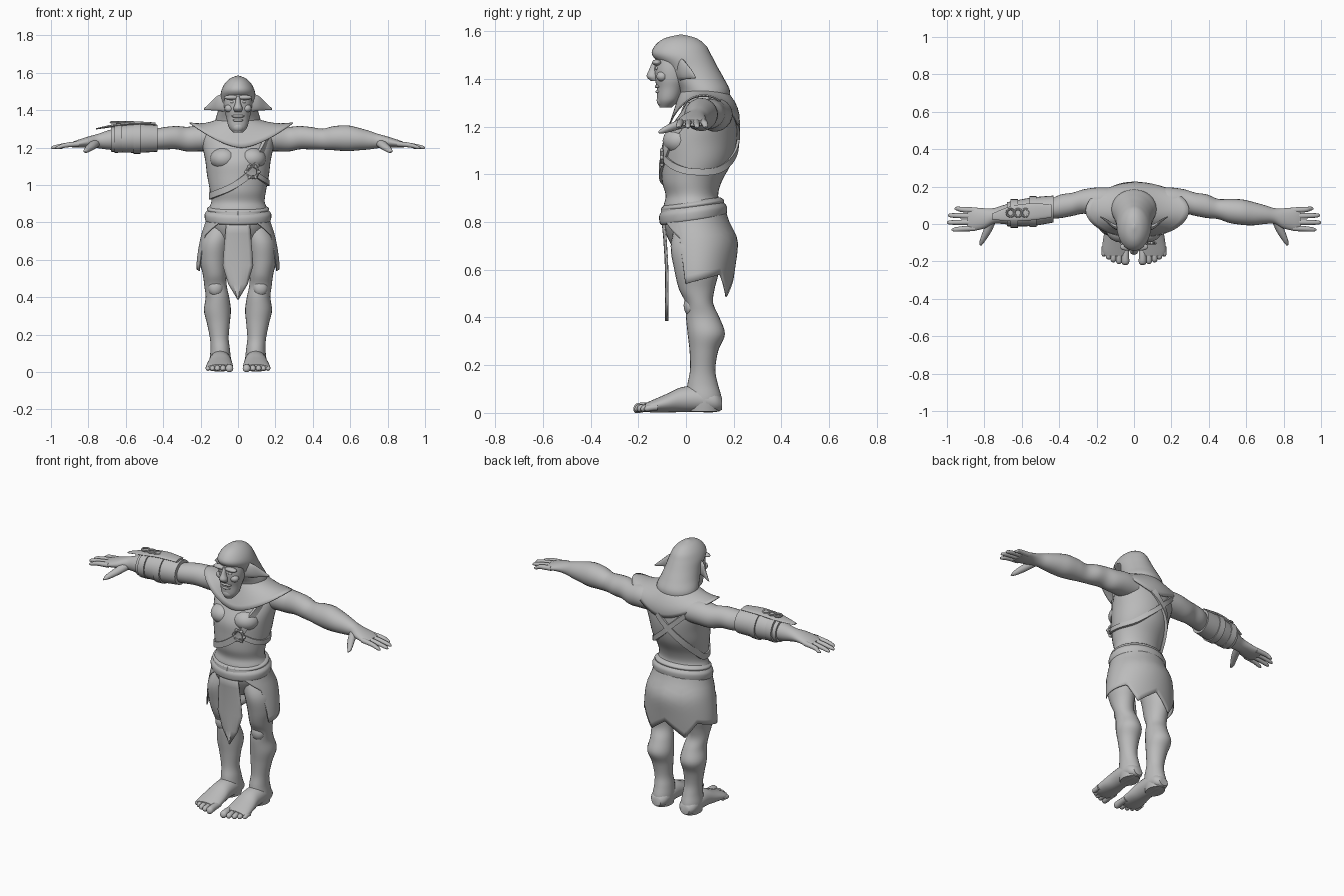
import bpy, bmesh
from math import sin, cos, pi, radians
from mathutils import Vector

cube = bpy.data.objects.get("Cube")
if cube:
    bpy.data.objects.remove(cube, do_unlink=True)

grey = bpy.data.materials.new("plain grey")
grey.use_nodes = True
grey.diffuse_color = (0.5, 0.5, 0.5, 1)
grey.node_tree.nodes["Principled BSDF"].inputs["Base Color"].default_value = grey.diffuse_color
UNIT = 0.01  # all part sizes are written in hundredths


def finish(name, bm, sharp=45, thickness=0):
    bmesh.ops.recalc_face_normals(bm, faces=bm.faces)
    mesh = bpy.data.meshes.new(name)
    bm.to_mesh(mesh)
    bm.free()
    mesh.materials.append(grey)
    for poly in mesh.polygons:
        poly.use_smooth = True
    mesh.set_sharp_from_angle(angle=radians(sharp))
    obj = bpy.data.objects.new(name, mesh)
    bpy.context.collection.objects.link(obj)
    if thickness:
        solid = obj.modifiers.new("thickness", "SOLIDIFY")
        solid.thickness = thickness * UNIT
    return obj


def dense(rows, steps=5):
    """Smooth curve through the rows."""
    out = []
    for i in range(len(rows) - 1):
        a, b = rows[max(i - 1, 0)], rows[i]
        c, d = rows[i + 1], rows[min(i + 2, len(rows) - 1)]
        for k in range(steps):
            t = k / steps
            out.append([q + t * (r - p) / 2 + t * t * (2 * p - 5 * q + 4 * r - s) / 2
                        + t ** 3 * (3 * q - p - 3 * r + s) / 2 for p, q, r, s in zip(a, b, c, d)])
    return out + [list(rows[-1])]


def lookup(table, key):
    """Row of values at a key, read between the two nearest rows."""
    table = sorted(table)
    key = min(max(key, table[0][0]), table[-1][0])
    for a, b in zip(table, table[1:]):
        if key <= b[0]:
            t = (key - a[0]) / max(b[0] - a[0], 1e-6)
            return [p + t * (q - p) for p, q in zip(a, b)]


def skin(bm, rings, closed=True, caps=True):
    loops = [[bm.verts.new(Vector(p) * UNIT) for p in ring] for ring in rings]
    n = len(loops[0])
    for a, b in zip(loops, loops[1:]):
        for i in range(n if closed else n - 1):
            j = (i + 1) % n
            bm.faces.new((a[i], a[j], b[j], b[i]))
    if caps:
        bm.faces.new(loops[0])
        bm.faces.new(loops[-1])


def tube(name, axis, rows, side=1, sides=24, tilt=0):
    """Oval rings (position, two centre values, two radii) along an axis."""
    rings = []
    for pos, c1, c2, r1, r2 in dense(rows):
        ring = []
        for i in range(sides):
            a = 2 * pi * i / sides
            u, v = c1 + max(r1, .05) * cos(a), c2 + max(r2, .05) * sin(a)
            x, y, z = {"x": (pos, u, v), "y": (u, pos, v), "z": (u, v, pos)}[axis]
            ring.append((x * side, y, z + tilt * y))
        rings.append(ring)
    bm = bmesh.new()
    skin(bm, rings)
    return finish(name, bm)


def blob(name, centre, size):
    bm = bmesh.new()
    bmesh.ops.create_icosphere(bm, subdivisions=3, radius=1)
    for v in bm.verts:
        v.co = Vector([(c + s * k) * UNIT for c, s, k in zip(centre, size, v.co)])
    return finish(name, bm)


def ring(name, centre, radius, thick, turn=0):
    bpy.ops.mesh.primitive_torus_add(location=Vector(centre) * UNIT, rotation=(turn, 0, 0),
        major_radius=radius * UNIT, minor_radius=thick * UNIT, major_segments=20, minor_segments=8)
    obj = bpy.context.object
    obj.name = name
    obj.data.materials.append(grey)
    bpy.ops.object.shade_smooth_by_angle()


# Torso
torso = [(68, 0, 4, 10, 9), (78, 0, 3, 15.5, 12.5), (86, 0, 3, 16, 12.5), (91, 0, 2.5, 14.3, 11),
         (97, 0, 2.5, 15, 12.5), (105, 0, 4.5, 16.5, 14.7), (113, 0, 5.7, 17.5, 15.5),
         (121, 0, 8, 19, 13.5), (127, 0, 9.5, 19, 11), (132, 0, 10, 14, 9), (137, 0, 7, 7, 6)]
tube("torso", "z", torso, sides=40)
body = dense(torso)


def on_torso(angle, z, lift=0):
    _, cx, cy, rx, ry = lookup(body, z)
    return Vector((cx + (rx + lift) * cos(radians(angle)), cy + (ry + lift) * sin(radians(angle)), z))


# Hood, face and ears
tube("hood", "z", [(130, 0, 8, 12, 10), (135, 0, 7.8, 12, 10.6), (140, 0, 5, 10.6, 11), (145, 0, 2, 9.6, 11.2),
     (150, 0, -1.8, 9, 12.4), (154, 0, -2.3, 7.2, 10.6), (157, 0, -2.3, 4.2, 6.6), (158.5, 0, -2, .4, .6)], sides=32)
tube("face", "z", [(128, 0, -8.5, 2.5, 2.5), (131, 0, -7.5, 5, 4.5), (136, 0, -6.5, 6.2, 5.7),
     (140, 0, -6, 7.2, 7), (145, 0, -6, 7.4, 7.2), (152, 0, -5, 6.5, 7)], sides=32)
tube("nose", "z", [(147.5, 0, -12.5, 1.1, 1.4), (144, 0, -13.5, 1.4, 1.9), (141, 0, -14, 2.4, 2.5),
     (139, 0, -13, 1.7, 1.6)], sides=16)
blob("upper_lip", (0, -11.3, 136.8), (3.6, 1.8, .9))
blob("lower_lip", (0, -11, 134.6), (3, 1.8, .9))
blob("chin", (0, -9.6, 131), (3.4, 2.7, 3))
for side, label in ((1, "left_"), (-1, "right_")):
    blob(label + "brow", (side * 3.6, -12.2, 146.8), (4, 2, 1.3))
    blob(label + "eye", (side * 3, -12, 144.4), (1.3, 1, .8))
    blob(label + "cheek", (side * 4.6, -10, 141), (2.6, 2.4, 2.2))
    tube(label + "ear", "x", [(7, -2.5, 144, 1.6, 4.8), (11, -1, 143.7, 1.3, 4), (15, 2, 142, .8, 2),
         (18.3, 4, 140.5, .2, .3)], side, 16)

# Shoulder mantle with a point over each shoulder
bm = bmesh.new()
layers = []
for k in range(7):
    t = k / 6
    layer = []
    for i in range(64):
        c, s = cos(2 * pi * i / 64), sin(2 * pi * i / 64)
        inner = Vector((9 * c, 7 + 9 * s, 136))
        outer = Vector((1.8 + 27.6 * c, 7.3 + 14.7 * s, 120 + 13.5 * abs(c) ** 1.6))
        bulge = Vector((0, 2.6 * s if s > 0 else 0, -1.5 * abs(c))) * 4 * t * (1 - t)
        layer.append(inner.lerp(outer, t) + bulge)
    layers.append(layer)
skin(bm, layers, caps=False)
finish("shoulder_mantle", bm, thickness=.6)

# Arms, hands and legs
for side, label in ((1, "left_"), (-1, "right_")):
    tube(label + "arm", "x", [(12, 11.5, 125, 8, 7), (20, 12, 125, 7.5, 7), (27, 12, 124.5, 6.5, 6.6),
         (33, 10.5, 125.3, 6.2, 6.2), (39, 9.5, 125, 6.3, 6), (45, 8, 124.5, 5.4, 5.6), (51, 7, 125, 6.4, 6.4),
         (58, 6.3, 125, 6.8, 6.9), (64, 5.5, 124.6, 6.2, 6.1), (70, 5, 124, 5, 5), (75, 4.3, 123.5, 4.2, 3.8),
         (80, 3, 123, 5.4, 2.9), (86, 2.6, 122, 6.2, 2), (89, 2.6, 121.5, 5.6, 1.3)], side)
    for finger, base, end, tip in (("little", 7.3, 8.2, 96), ("ring", 4.2, 4.6, 99.5),
                                   ("middle", 1, .8, 100), ("index", -2.2, -3, 97.5)):
        mid = (base + end) / 2
        tube(label + finger + "_finger", "x", [(85, base, 122, 1.6, 1.5), (92, mid, 121.3, 1.4, 1.3),
             (tip - 1.5, end, 120.2, 1.1, 1), (tip, end, 119.8, .3, .3)], side, 10)
    tube(label + "thumb", "y", [(2, 76, 122.5, 2.5, 2.4), (-4, 78.5, 120.5, 2.3, 2), (-9, 81, 118.6, 1.5, 1.4),
         (-11.6, 82, 117.6, .4, .4)], side, 12)
    blob(label + "chest_muscle", (side * 7.5, -2.5, 114), (7.5, 7.3, 6))

    tube(label + "leg", "z", [(80, 8, 5, 8, 9), (70, 12, 3.6, 8, 10), (60, 13, 4.5, 7.5, 9.4),
         (52, 12.5, 4.5, 6.3, 7.5), (46, 12, 5.6, 6, 5.8), (40, 11, 7, 6.3, 7), (33, 11, 8.5, 7.2, 7.8),
         (26, 10.5, 7.5, 6.1, 6), (18, 10, 7, 5, 5.3), (12, 9.5, 7, 5.2, 6.4), (6, 9.5, 7.5, 5.7, 7.4),
         (.5, 9.5, 7.5, 5, 6.5)], side)
    blob(label + "kneecap", (side * 12, 2, 45), (4, 3, 4.5))
    tube(label + "foot", "y", [(15, 9.5, 3.8, 3, 2.6), (12, 9.5, 4.8, 5.2, 4.5), (5, 9.5, 5.8, 5.8, 5.5),
         (-2, 9.5, 5.5, 6, 5.2), (-8, 9.7, 4.1, 6.8, 3.9), (-14, 9.9, 2.8, 7.2, 2.6),
         (-17, 9.9, 2.3, 6.2, 1.8)], side)
    for i, (x, tip, r) in enumerate(((4.6, 22, 2), (8, 21.5, 1.5), (11, 20.5, 1.5), (13.6, 19, 1.4), (16, 17.5, 1.3))):
        tube(label + "toe_" + "abcde"[i], "y", [(-12, x, 2.5, r, 1.7), (5 - tip, x, 2.4, r, r),
             (1.2 - tip, x, 1.9, r, r), (-tip, x, 1.6, r / 3, r / 3)], side, 12)

# Skirt with a ragged hem, open over the thighs
profile = dense([(86, 3, 16.3, 13.3), (80, 3.6, 17.5, 14.6), (72, 5, 20, 16.7), (60, 5, 22, 15.5), (47, 5, 22.4, 13.6)])
hem = [(0, 57), (30, 48.5), (52, 58), (112, 54), (116, 73), (150, 81), (180, 81)]
bm = bmesh.new()
columns = []
for i in range(121):
    turn = -180 + 3 * i
    low = lookup(hem, abs(turn))[1]
    column = []
    for k in range(11):
        z, cy, rx, ry = lookup(profile, 86 + (low - 86) * k / 10)
        column.append((rx * sin(radians(turn)), cy + ry * cos(radians(turn)), z))
    columns.append(column)
skin(bm, columns, closed=False, caps=False)
finish("skirt", bm, thickness=.5)

# Front loincloth flap
bm = bmesh.new()
flap = [(83, 6, -10.5), (74, 6.8, -9.6), (65, 7.6, -9), (57, 8.2, -8.7), (47, 5.2, -8.7), (38.5, .1, -8.7)]
skin(bm, [[(w * k / 4, y + .06 * k * k, z) for k in range(-4, 5)] for z, w, y in flap], closed=False, caps=False)
finish("loincloth_flap", bm, thickness=.5)

# Belt and the cloth roll above it, both higher at the back
tube("belt", "z", [(80, 0, 3, 16.8, 13.2), (81, 0, 3, 17.6, 14), (84, 0, 3, 17.8, 14.2), (86, 0, 3, 16.5, 13)],
     sides=40, tilt=.13)
tube("cloth_roll", "z", [(85.5, 0, 2.8, 16, 12.7), (87, 0, 2.8, 16.6, 13.2), (88.5, 0, 2.8, 14.5, 11.5)],
     sides=40, tilt=.13)


# Chest straps that follow the torso
def strap(name, stops, width=1.7):
    path = [on_torso(a, z, .4) for a, z in dense(stops, 8)]
    rings = []
    for i, p in enumerate(path):
        along = path[min(i + 1, len(path) - 1)] - path[max(i - 1, 0)]
        out = Vector((p.x, p.y - 4, 0)).normalized()
        across = along.cross(out).normalized() * width
        rings.append([p - across - out, p + across - out, p + across + out * .7, p - across + out * .7])
    bm = bmesh.new()
    skin(bm, rings)
    finish(name, bm)


strap("shoulder_strap", [(-38, 126), (-50, 117), (-65, 107), (-110, 98), (-175, 94), (-205, 97), (-245, 110), (-295, 126)])
strap("side_strap", [(-65, 107), (-35, 103), (0, 101), (45, 102), (80, 109), (110, 118), (135, 126)], 1.4)
buckle = on_torso(-65, 107, 1.5)
ring("strap_buckle", buckle, 3, .7, pi / 2)
for i in range(6):
    a = i * pi / 3
    blob("buckle_stud", buckle + Vector((3.4 * cos(a), 0, 3.4 * sin(a))), (.9, .8, .9))

# Right forearm guard
tube("guard_sleeve", "x", [(43, 8, 125, 7.2, 7.2), (55, 6.5, 125, 7.6, 7.8), (68, 5.2, 124.4, 6.4, 6.6)], -1)
for name, x, y, r in (("guard_inner_band", 54, 6.6, 8.3), ("guard_outer_band", 64, 5.6, 7.7)):
    tube(name, "x", [(x - 2, y, 125, r, r), (x + 2, y, 124.9, r, r)], -1)
tube("guard_plate", "x", [(44, 7, 132.6, 3.5, .8), (55, 6.5, 133, 4.5, .9), (66, 5.5, 131.8, 4, .8),
     (76, 4, 130, 1.5, .3)], -1, 16)
for x in (58, 62, 66):
    ring("guard_link", (-x, 6, 133.5), 2, .6)
